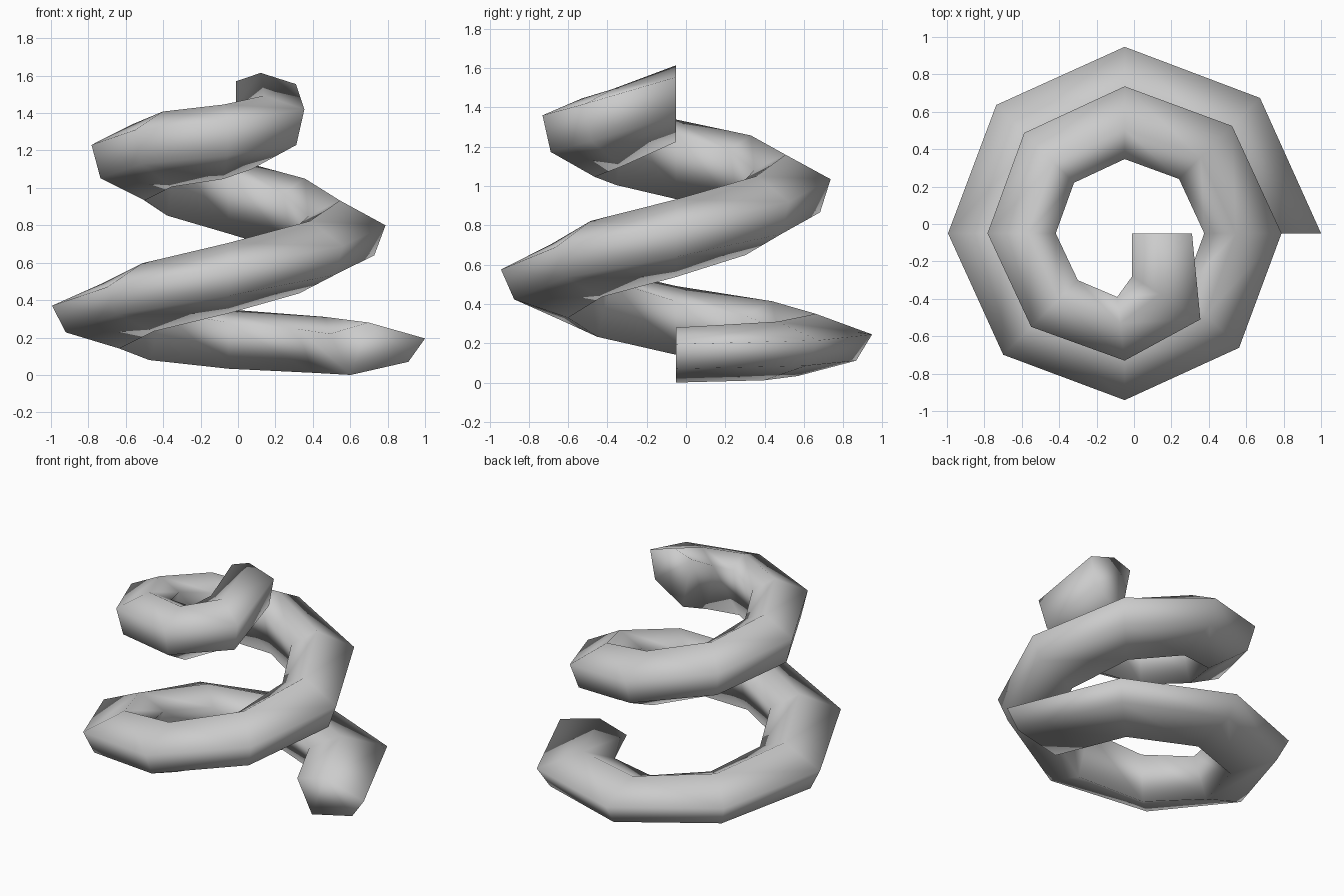
import bpy
import bmesh
from math import sin, cos, pi
from mathutils import Vector

cube = bpy.data.objects.get("Cube")
if cube:
    bpy.data.objects.remove(cube, do_unlink=True)

# Plain grey material
grey = bpy.data.materials.new("light_grey")
grey.use_nodes = True
colour = (0.6, 0.6, 0.6, 1)
grey.diffuse_color = colour
grey.node_tree.nodes["Principled BSDF"].inputs["Base Color"].default_value = colour

# Coil path: two turns, eight steps each, with the height of the outer edge
STEPS = 16
AXIS = Vector((-0.05, -0.05))
HEIGHTS = (0.195, 0.215, 0.245, 0.30, 0.37, 0.47, 0.575, 0.69, 0.80,
           0.92, 1.035, 1.14, 1.23, 1.31, 1.36, 1.42, 1.555)


def ring_edges(step):
    """Outer and inner plan points of one cross-section."""
    angle = step * pi / 4
    direction = Vector((cos(angle), sin(angle)))
    outer = 1.05 - 0.0264 * step
    inner = outer - (0.51 - 0.0121 * step)
    return AXIS + direction * outer, AXIS + direction * inner


rings = [ring_edges(step) for step in range(STEPS + 1)]
# The tip bends in towards the axis
rings[14] = (rings[14][0], Vector((-0.09, -0.39)))
rings[15] = (Vector((0.355, -0.51)), Vector((-0.01, -0.28)))
rings[16] = (Vector((0.31, -0.05)), Vector((-0.01, -0.05)))


def profile(t):
    """Five-sided section: (fraction from outer to inner, height offset)."""
    bump = sin(pi * t)
    return ((0, 0),
            (0.175 - 0.06 * t, -0.125 - 0.07 * t),
            (0.78, -0.195 - 0.135 * t),
            (1, 0.025 - 0.01 * t + 0.03 * bump),
            (0.59, 0.085 - 0.025 * t + 0.06 * bump))


# Build the tapered coil and cap both ends
bm = bmesh.new()
loops = []
for step, (outer, inner) in enumerate(rings):
    loops.append([bm.verts.new((*outer.lerp(inner, f), HEIGHTS[step] + dz))
                  for f, dz in profile(step / STEPS)])
for a, b in zip(loops, loops[1:]):
    for i in range(5):
        j = (i + 1) % 5
        bm.faces.new((a[i], a[j], b[j], b[i]))
bm.faces.new(loops[0])
bm.faces.new(loops[-1])
bmesh.ops.recalc_face_normals(bm, faces=bm.faces)
for face in bm.faces:
    face.smooth = True

mesh = bpy.data.meshes.new("spiral_coil")
bm.to_mesh(mesh)
bm.free()
mesh.materials.append(grey)
coil = bpy.data.objects.new("spiral_coil", mesh)
bpy.context.scene.collection.objects.link(coil)
